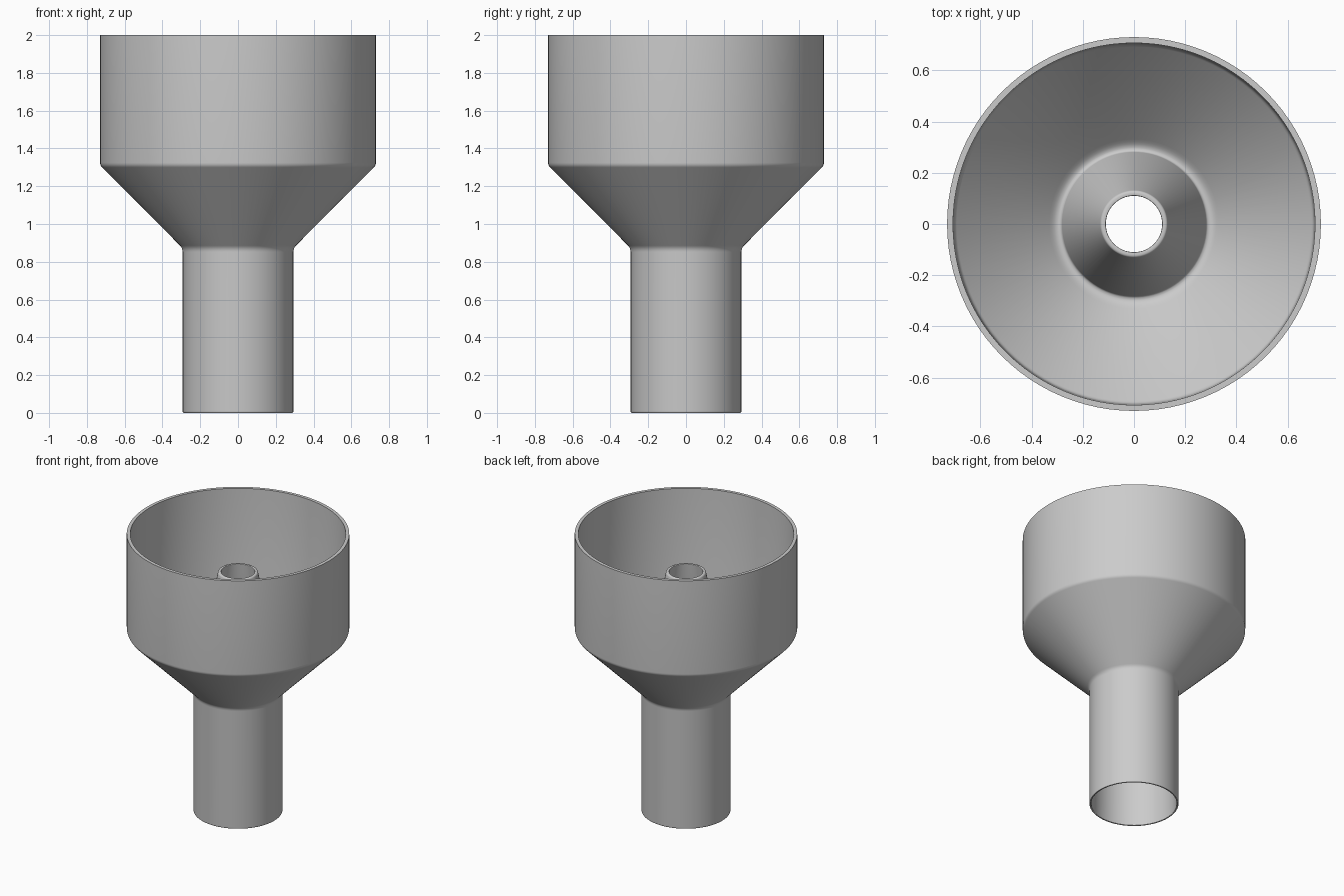
import bpy
import bmesh
import math
from mathutils import Vector

# Remove the default object
cube = bpy.data.objects.get("Cube")
if cube:
    bpy.data.objects.remove(cube, do_unlink=True)

SEGMENTS = 96

# Single plain material
grey = bpy.data.materials.new("plain grey")
grey.use_nodes = True
colour = (0.6, 0.6, 0.6, 1)
grey.diffuse_color = colour
grey.node_tree.nodes["Principled BSDF"].inputs["Base Color"].default_value = colour

# Closed wall section as (radius, height, corner rounding)
section = [
    (0.28, 0, 0.005), (0.293, 0, 0.01),                     # bottom lip
    (0.293, 0.872, 0.02), (0.73, 1.31, 0.015),              # outer tube and funnel
    (0.73, 2, 0), (0.707, 2, 0),                            # upper rim
    (0.703, 1.32, 0.015), (0.31, 0.925, 0.03),              # inner wall and funnel floor
    (0.283, 0.925, 0.012), (0.13, 1.73, 0.01),              # inner spout
    (0.109, 1.73, 0.006), (0.272, 0.88, 0.03),              # spout mouth and bore
]


def rounded(points, steps=4):
    """Round the corners of a closed section with short curves."""
    result = []
    for i, (r, z, size) in enumerate(points):
        corner = Vector((r, 0, z))
        if not size:
            result.append(corner)
            continue
        before = Vector((points[i - 1][0], 0, points[i - 1][1]))
        nxt = points[(i + 1) % len(points)]
        after = Vector((nxt[0], 0, nxt[1]))
        a = corner + (before - corner).normalized() * min(size, (before - corner).length * 0.48)
        b = corner + (after - corner).normalized() * min(size, (after - corner).length * 0.48)
        for k in range(steps + 1):
            t = k / steps
            result.append(a * (1 - t) ** 2 + corner * 2 * t * (1 - t) + b * t ** 2)
    return result


# Funnel body: revolve the section around the vertical axis
bm = bmesh.new()
verts = [bm.verts.new(p) for p in rounded(section)]
edges = [bm.edges.new((v, verts[(i + 1) % len(verts)])) for i, v in enumerate(verts)]
bmesh.ops.spin(bm, geom=verts + edges, cent=(0, 0, 0), axis=(0, 0, 1),
               angle=math.tau, steps=SEGMENTS, use_merge=False)
bmesh.ops.remove_doubles(bm, verts=bm.verts, dist=0.0002)
bmesh.ops.recalc_face_normals(bm, faces=bm.faces)
mesh = bpy.data.meshes.new("funnel_body")
bm.to_mesh(mesh)
bm.free()
mesh.materials.append(grey)
funnel = bpy.data.objects.new("funnel_body", mesh)
bpy.context.collection.objects.link(funnel)

# Smooth shading with crisp rims
bpy.ops.object.select_all(action="DESELECT")
funnel.select_set(True)
bpy.context.view_layer.objects.active = funnel
bpy.ops.object.shade_smooth_by_angle(angle=math.radians(30))
